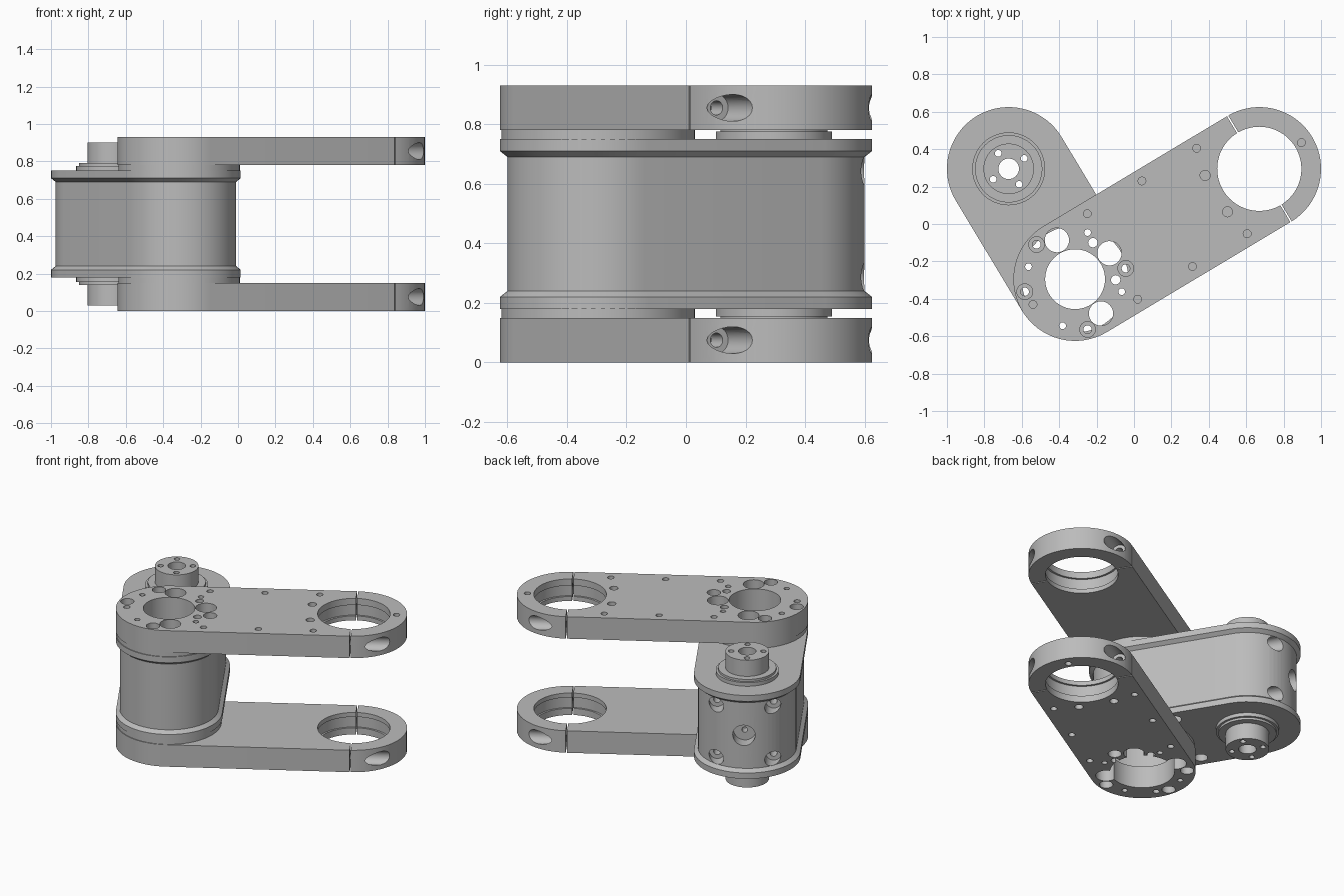
import bpy, bmesh, math
from mathutils import Vector, Matrix

cube = bpy.data.objects.get("Cube")
if cube:
    bpy.data.objects.remove(cube)

HUB, ELBOW, CLAMP = Vector((-.67, .295, 0)), Vector((-.315, -.295, 0)), Vector((.67, .295, 0))
HEIGHT = .93
UP = Vector((0, 0, 1))
ARM = (CLAMP - ELBOW).normalized()
ARM_SIDE = UP.cross(ARM)
LINK = (HUB - ELBOW).normalized()
LINK_SIDE = UP.cross(LINK)

grey = bpy.data.materials.new("machined grey")
grey.use_nodes = True
grey.diffuse_color = (.5, .5, .5, 1)
grey.node_tree.nodes["Principled BSDF"].inputs["Base Color"].default_value = (.5, .5, .5, 1)


def finish(bm, name):
    bmesh.ops.recalc_face_normals(bm, faces=bm.faces)
    mesh = bpy.data.meshes.new(name)
    bm.to_mesh(mesh)
    bm.free()
    mesh.materials.append(grey)
    obj = bpy.data.objects.new(name, mesh)
    bpy.context.collection.objects.link(obj)
    return obj


def loft(name, a, b, profile, flip=False, n=32):
    """Stack of rounded outlines around a and b, from (z, radius) pairs."""
    bm = bmesh.new()
    along = (b - a).normalized() if a != b else Vector((1, 0, 0))
    side = UP.cross(along)
    rings = []
    for z, r in profile:
        z = HEIGHT - z if flip else z
        ring = []
        for centre, start in ((b, -math.pi / 2), (a, math.pi / 2)):
            count = n + 1 if a != b else n
            for i in range(count):
                t = start + math.pi * i / n
                p = centre + along * r * math.cos(t) + side * r * math.sin(t)
                ring.append(bm.verts.new((p.x, p.y, z)))
        rings.append(ring)
    for low, high in zip(rings, rings[1:]):
        for i in range(len(low)):
            j = (i + 1) % len(low)
            bm.faces.new((low[i], low[j], high[j], high[i]))
    bm.faces.new(rings[0])
    bm.faces.new(rings[-1])
    return finish(bm, name)


def subtract(target, cutter):
    mod = target.modifiers.new("cut", 'BOOLEAN')
    mod.operation, mod.solver, mod.object = 'DIFFERENCE', 'EXACT', cutter
    bpy.context.view_layer.objects.active = target
    bpy.ops.object.modifier_apply(modifier=mod.name)
    bpy.data.objects.remove(cutter)


def drill(target, start, end, r, n=24):
    bm = bmesh.new()
    axis = end - start
    place = Matrix.Translation((start + end) / 2) @ axis.to_track_quat('Z', 'Y').to_matrix().to_4x4()
    bmesh.ops.create_cone(bm, cap_ends=True, segments=n, radius1=r, radius2=r,
                          depth=axis.length, matrix=place)
    subtract(target, finish(bm, "cutter"))


def polar(centre, radius, degrees):
    t = math.radians(degrees)
    return centre + Vector((math.cos(t), math.sin(t), 0)) * radius


def smooth(obj):
    bpy.ops.object.select_all(action='DESELECT')
    obj.select_set(True)
    bpy.context.view_layer.objects.active = obj
    bpy.ops.object.shade_smooth_by_angle(angle=math.radians(30))


# Central link body with flanged ends, hollow at both axes
body = loft("link_body", HUB, ELBOW, [(.18, .33), (.22, .33), (.24, .305),
                                      (.69, .305), (.71, .33), (.75, .33)])
drill(body, ELBOW, ELBOW + UP, .285, 64)
drill(body, HUB, HUB + UP, .12, 32)

# Round recess and four counterbored screws in the rounded end
mid = HUB + UP * HEIGHT / 2
drill(body, mid + LINK * .22, mid + LINK * .5, .07, 32)
drill(body, mid + LINK * .16, mid + LINK * .5, .018)
for dz in (-.178, .178):
    for dx in (-.175, .175):
        p = mid + UP * dz + LINK_SIDE * dx
        drill(body, p + LINK * .17, p + LINK * .5, .048)
        drill(body, p + LINK * .08, p + LINK * .5, .022)
for t in (-.25, .25):
    p = HUB - LINK * .39 + LINK_SIDE * t
    drill(body, p, p + UP * .23, .042)
smooth(body)

for flip, word in ((False, "upper"), (True, "lower")):
    def at(p, z):
        return p + UP * (HEIGHT - z if flip else z)

    def bore(target, p, low, high, r, n=24):
        drill(target, at(p, low), at(p, high), r, n)

    # Spacer ring between body and arm
    spacer = loft(word + "_spacer", ELBOW, ELBOW, [(.75, .325), (.78, .325)])if not flip else \
        loft(word + "_spacer", ELBOW, ELBOW, [(.75, .325), (.78, .325)], True)
    bore(spacer, ELBOW, .7, .85, .285, 64)
    smooth(spacer)

    # Stepped output hub
    hub = loft(word + "_hub", HUB, HUB, [(.75, .195), (.775, .195), (.775, .18), (.79, .18),
                                         (.79, .135), (.9, .135)], flip)
    bore(hub, HUB, .7, 1, .055, 32)
    for k in range(4):
        bore(hub, polar(HUB, .1, 34 + 90 * k), .7, 1, .018, 16)
    smooth(hub)

    # Arm plate
    arm = loft(word + "_arm", ELBOW, CLAMP, [(.78, .33), (.93, .33)], flip)

    # Elbow openings: centre bore, cable holes, counterbored screws, dowels
    bore(arm, ELBOW, .7, 1, .2 if flip else .16, 64)
    for a in (37, 115, 307):
        bore(arm, polar(ELBOW, .23, a), .7, 1, .065, 32)
    for a in (12, 138, 194, 284):
        bore(arm, polar(ELBOW, .277, a), .7, 1, .022)
        bore(arm, polar(ELBOW, .277, a), .87, 1, .042)
    for k in range(4):
        bore(arm, polar(ELBOW, .258, 75 + 90 * k), .7, 1, .018, 16)
    for a in (-1, 64):
        bore(arm, polar(ELBOW, .217, a), .7, 1, .025)

    # Blind threaded holes along both edges and by the clamp
    spots = [Vector((x - .2925 * k, y - .175 * k, 0))
             for x, y in ((.335, .405), (.605, -.052)) for k in range(3)]
    spots += [Vector((-.54, -.43, 0)), Vector((.895, .435, 0))]
    for p in spots:
        bore(arm, p, .85, 1, .021, 16)
    for p in (Vector((.38, .26, 0)), Vector((.5, .065, 0))):
        bore(arm, p, .85, 1, .027, 16)

    # Clamp ring: bore, inner groove, split and two clamp screws
    bore(arm, CLAMP, .7, 1, .225, 64)
    bore(arm, CLAMP, .81, .885, .238, 64)
    for s in (-1, 1):
        p = at(CLAMP + ARM_SIDE * .272 * s, .855)
        drill(arm, p + ARM * .08, p + ARM * .5, .045)
        drill(arm, p - ARM * .12, p + ARM * .5, .024)
    bm = bmesh.new()
    turn = Matrix.Rotation(math.atan2(ARM.y, ARM.x), 4, 'Z')
    bmesh.ops.create_cube(bm, size=1, matrix=Matrix.Translation(at(CLAMP, .855)) @ turn
                          @ Matrix.Diagonal((.008, .8, .4, 1)))
    subtract(arm, finish(bm, "cutter"))
    smooth(arm)
